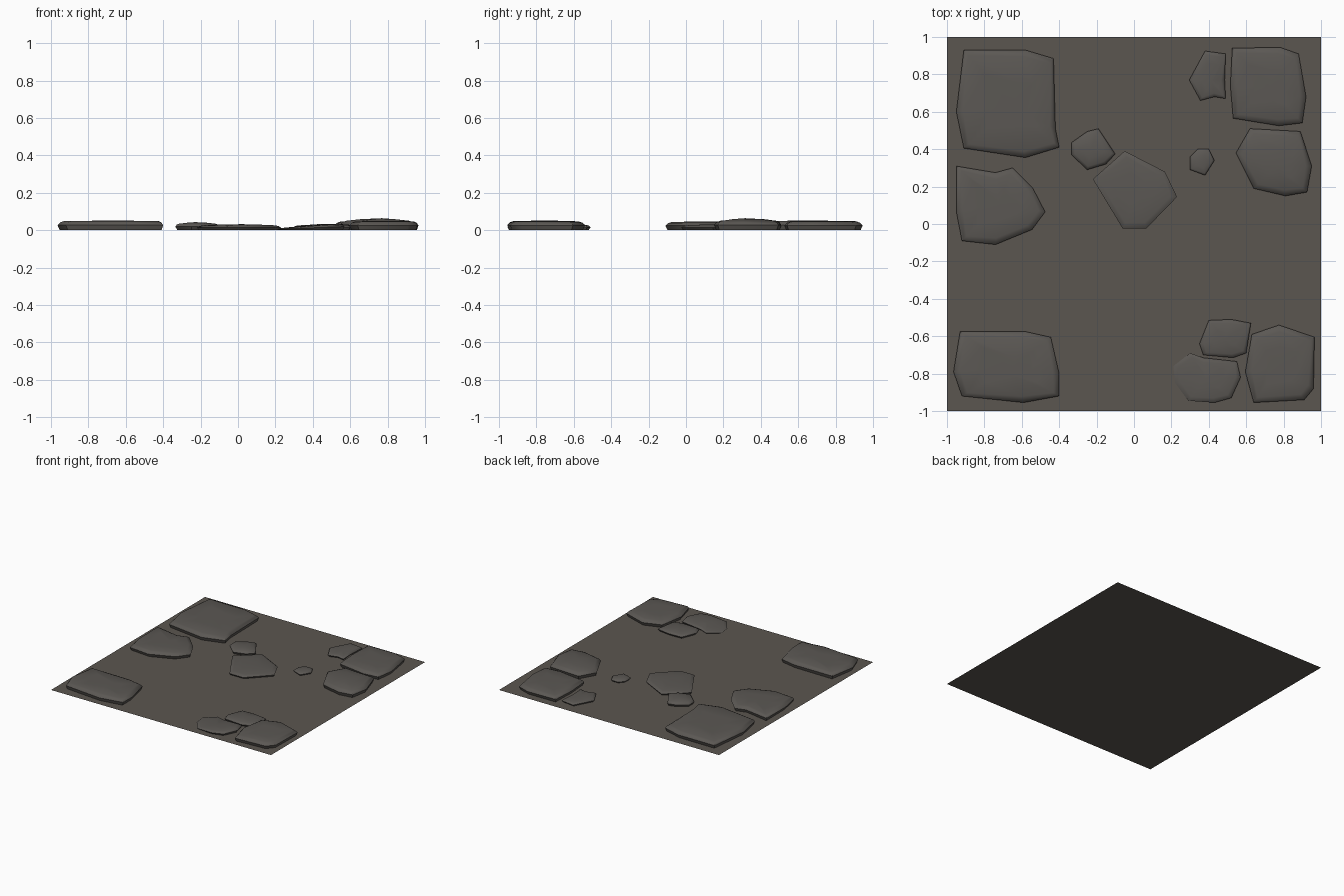
import bpy, bmesh, math
from mathutils import Vector

if "Cube" in bpy.data.objects:
    bpy.data.objects.remove(bpy.data.objects["Cube"])


def material(name, rgb):
    m = bpy.data.materials.new(name)
    m.diffuse_color = (*rgb, 1)
    m.use_nodes = True
    m.node_tree.nodes["Principled BSDF"].inputs["Base Color"].default_value = m.diffuse_color
    return m


earth = material("brown grey earth", (0.105, 0.093, 0.080))
stone = material("grey stone", (0.105, 0.097, 0.088))

# Flat ground slab surface
bpy.ops.mesh.primitive_plane_add(size=2)
ground = bpy.context.object
ground.name = "ground"
ground.data.materials.append(earth)


def paving_stone(name, outline, rim, peak, tilt=0.0):
    """Rounded slab: undercut base, widest belt, chamfered rim, shallow crown.
    tilt lowers the left side of the stone."""
    pts = [Vector((x, y, 0)) for x, y in outline]
    c = sum(pts, Vector()) / len(pts)
    r = sum((p - c).length for p in pts) / len(pts)
    inset = min(0.035, r * 0.16)
    # (distance moved inwards, height)
    profile = [(0.012, 0.0), (0.0, rim * 0.55), (inset * 0.4, rim * 0.85),
               (inset, rim), (r * 0.55, rim + (peak - rim) * 0.6)]
    bm = bmesh.new()
    rings = []
    for d, z in profile:
        ring = []
        for p in pts:
            q = c + (p - c) * max(0.1, 1 - d / (p - c).length)
            q.z = max(0.001 if z else 0, z + tilt * (q.x - c.x) * (z / peak))
            ring.append(bm.verts.new(q))
        rings.append(ring)
    n = len(pts)
    for a, b in zip(rings, rings[1:]):
        for i in range(n):
            j = (i + 1) % n
            bm.faces.new((a[i], a[j], b[j], b[i]))
    top = bm.verts.new((c.x, c.y, peak))
    for i in range(n):
        bm.faces.new((rings[-1][i], rings[-1][(i + 1) % n], top))
    bmesh.ops.recalc_face_normals(bm, faces=bm.faces)
    if top.normal.z < 0 or top.link_faces[0].normal.z < 0:
        bmesh.ops.reverse_faces(bm, faces=bm.faces)
    me = bpy.data.meshes.new(name)
    bm.to_mesh(me)
    bm.free()
    me.materials.append(stone)
    ob = bpy.data.objects.new(name, me)
    bpy.context.collection.objects.link(ob)
    bpy.ops.object.select_all(action='DESELECT')
    ob.select_set(True)
    bpy.context.view_layer.objects.active = ob
    bpy.ops.object.shade_smooth_by_angle(angle=math.radians(50))


# Left column of large slabs
paving_stone("back_left_slab", [(-.91, .93), (-.58, .93), (-.43, .885), (-.42, .51),
             (-.40, .41), (-.58, .355), (-.91, .405), (-.95, .60)], .049, .051)
paving_stone("middle_left_slab", [(-.95, .31), (-.74, .275), (-.65, .30), (-.54, .19),
             (-.475, .065), (-.545, -.03), (-.74, -.11), (-.92, -.09), (-.95, .065)], .044, .046)
paving_stone("front_left_slab", [(-.93, -.575), (-.58, -.575), (-.445, -.605), (-.40, -.80),
             (-.40, -.92), (-.59, -.955), (-.92, -.92), (-.965, -.79)], .049, .051)

# Small stones in the middle
paving_stone("small_pebble", [(-.335, .435), (-.25, .495), (-.19, .51), (-.10, .375),
             (-.15, .32), (-.25, .29), (-.335, .37)], .034, .043)
paving_stone("centre_stone", [(-.05, .39), (.165, .28), (.23, .145), (.065, -.025),
             (-.06, -.025), (-.22, .24)], .026, .032)
paving_stone("tiny_pebble", [(.30, .36), (.34, .40), (.40, .40), (.43, .34),
             (.38, .26), (.30, .29)], .022, .028)

# Back right group
paving_stone("back_sliver", [(.38, .925), (.49, .91), (.485, .77), (.49, .67), (.43, .68),
             (.355, .66), (.295, .77)], .024, .028)
paving_stone("back_right_slab", [(.525, .94), (.78, .945), (.88, .91), (.92, .68),
             (.90, .54), (.775, .525), (.53, .565), (.515, .74)], .046, .050)
paving_stone("middle_right_slab", [(.62, .51), (.89, .495), (.95, .31), (.925, .17),
             (.81, .15), (.64, .19), (.545, .38)], .050, .064)

# Front right group
paving_stone("front_small_stone", [(.40, -.515), (.52, -.51), (.625, -.53), (.60, -.69),
             (.53, -.715), (.37, -.70), (.35, -.64)], .028, .034)
paving_stone("front_sunken_stone", [(.30, -.69), (.37, -.715), (.55, -.735), (.57, -.82),
             (.52, -.93), (.43, -.955), (.29, -.945), (.22, -.85), (.21, -.76)], .022, .026, .08)
paving_stone("front_right_slab", [(.63, -.59), (.775, -.54), (.965, -.605), (.96, -.88),
             (.91, -.94), (.64, -.955), (.595, -.79)], .047, .050)
